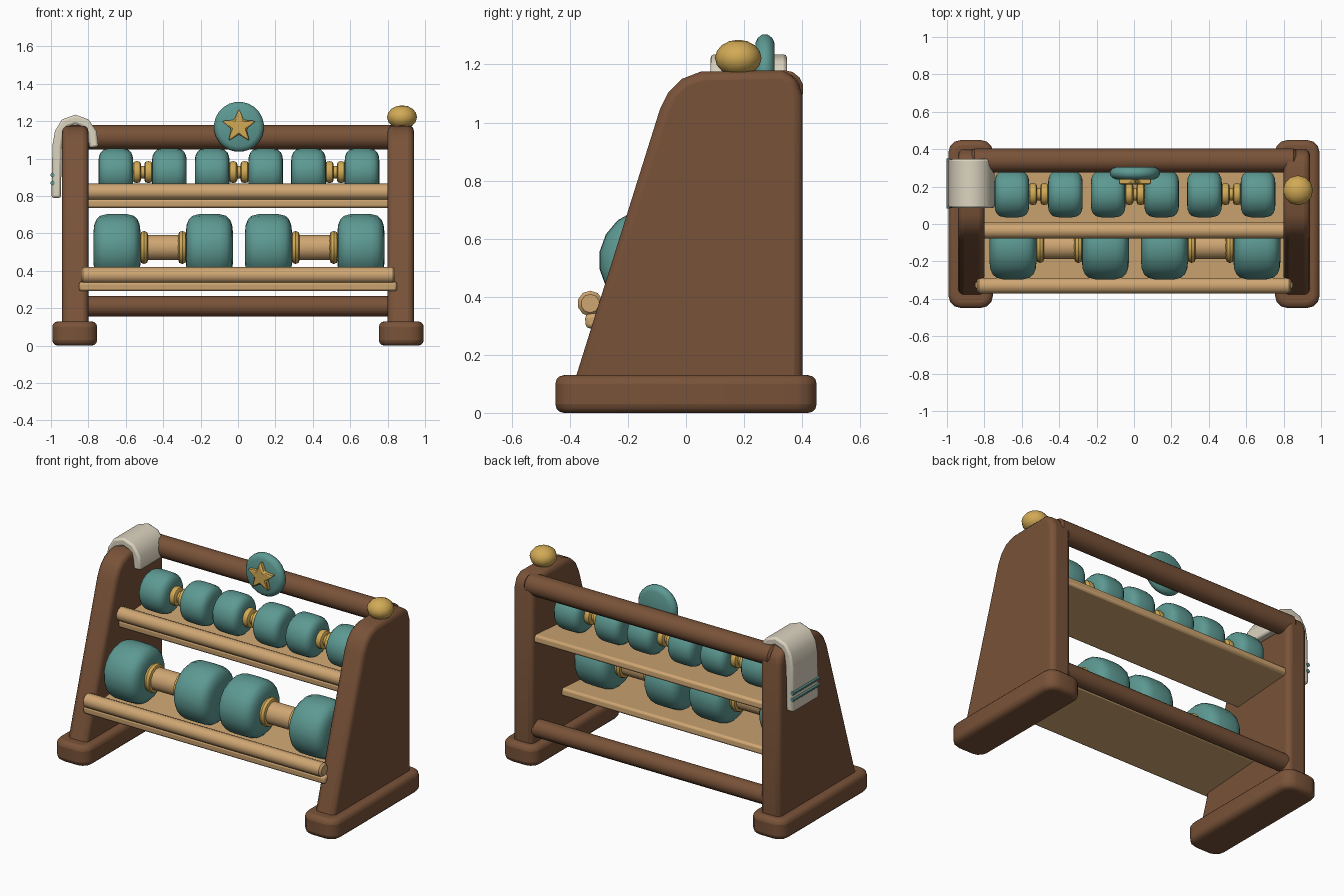
import bpy, bmesh, math
from mathutils import Vector, Matrix

if "Cube" in bpy.data.objects:
    bpy.data.objects.remove(bpy.data.objects["Cube"])


def mat(name, rgb):
    m = bpy.data.materials.new(name)
    m.diffuse_color = (*rgb, 1)
    m.use_nodes = True
    m.node_tree.nodes["Principled BSDF"].inputs["Base Color"].default_value = m.diffuse_color
    return m


BROWN = mat("dark_wood", (0.19, 0.085, 0.04))
TAN = mat("light_wood", (0.62, 0.38, 0.17))
TEAL = mat("teal", (0.11, 0.32, 0.29))
GOLD = mat("gold", (0.64, 0.40, 0.09))
CREAM = mat("cloth", (0.72, 0.66, 0.53))


def finish(name, bm, material, bevel=0, seg=2, angle=40):
    bmesh.ops.recalc_face_normals(bm, faces=bm.faces)
    me = bpy.data.meshes.new(name)
    bm.to_mesh(me)
    bm.free()
    ob = bpy.data.objects.new(name, me)
    bpy.context.collection.objects.link(ob)
    me.materials.append(material)
    if bevel:
        b = ob.modifiers.new("bevel", "BEVEL")
        b.width, b.segments, b.limit_method = bevel, seg, "ANGLE"
        b.angle_limit = math.radians(40)
    bpy.ops.object.select_all(action="DESELECT")
    ob.select_set(True)
    bpy.context.view_layer.objects.active = ob
    bpy.ops.object.shade_smooth_by_angle(angle=math.radians(angle))
    return ob


def prism(name, pts, a, b, material, axis="x", bevel=0, seg=2):
    """Extrude a 2D outline along an axis from a to b."""
    place = {"x": lambda u, v, t: (t, u, v), "y": lambda u, v, t: (u, t, v),
             "z": lambda u, v, t: (u, v, t)}[axis]
    bm = bmesh.new()
    lo = [bm.verts.new(place(u, v, a)) for u, v in pts]
    hi = [bm.verts.new(place(u, v, b)) for u, v in pts]
    bm.faces.new(lo)
    bm.faces.new(hi)
    for i in range(len(pts)):
        j = (i + 1) % len(pts)
        bm.faces.new((lo[i], lo[j], hi[j], hi[i]))
    return finish(name, bm, material, bevel, seg)


def lathe(name, prof, centre, material, axis="x", n=16):
    """Revolve (along, radius) points round an axis through centre."""
    bm = bmesh.new()
    rings = []
    for t, r in prof:
        ring = []
        for k in range(n):
            a = 2 * math.pi * (k + 0.5) / n
            c, s = r * math.cos(a), r * math.sin(a)
            p = {"x": (t, c, s), "y": (c, t, s), "z": (c, s, t)}[axis]
            ring.append(bm.verts.new(Vector(centre) + Vector(p)))
        rings.append(ring)
    for A, B in zip(rings, rings[1:]):
        for k in range(n):
            j = (k + 1) % n
            bm.faces.new((A[k], A[j], B[j], B[k]))
    bm.faces.new(rings[0])
    bm.faces.new(rings[-1])
    return finish(name, bm, material)


def rod(name, half, r, y, z, material, n=12, x=0.0):
    e = min(0.012, r * 0.3)
    return lathe(name, [(-half, r - e), (-half + e, r), (half - e, r), (half, r - e)],
                 (x, y, z), material, n=n)


# Side panels and feet
panel = [(-0.39, 0.09), (-0.09, 1.045), (-0.06, 1.105), (-0.015, 1.15), (0.05, 1.175),
         (0.33, 1.18), (0.38, 1.155), (0.402, 1.09), (0.402, 0.09)]
c = 0.07
foot = []
for sx, sy, start in ((1, 1, 0), (-1, 1, 90), (-1, -1, 180), (1, -1, 270)):
    for k in range(4):
        a = math.radians(start + 30 * k)
        foot.append((sx * (0.12 - c) + c * math.cos(a), sy * (0.45 - c) + c * math.sin(a)))
for side, s in (("left", -1), ("right", 1)):
    prism(side + "_panel", panel, s * 0.80, s * 0.94, BROWN, bevel=0.03, seg=3)
    prism(side + "_foot", [(x + s * 0.873, y) for x, y in foot], 0, 0.13, BROWN,
          axis="z", bevel=0.03, seg=3)

# Back rails
rod("top_rail", 0.865, 0.065, 0.34, 1.115, BROWN, 14)
rod("bottom_rail", 0.84, 0.055, 0.34, 0.21, BROWN, 14)

# Shelves with front lips
for label, y0, z0, depth, half in (("lower", -0.345, 0.29, 0.45, 0.85),
                                   ("upper", -0.05, 0.735, 0.43, 0.83)):
    t = math.radians(4)
    u, v = (math.cos(t), math.sin(t)), (-math.sin(t), math.cos(t))
    quad = [(y0 + u[0] * d + v[0] * h, z0 + u[1] * d + v[1] * h)
            for d, h in ((0, 0), (depth, 0), (depth, 0.05), (0, 0.05))]
    prism(label + "_shelf", quad, -half, half, TAN, bevel=0.014)
    rod(label + "_shelf_lip", half - 0.01, 0.044, y0 + 0.015, z0 + 0.087, TAN, 10)


# Dumbbells
def dumbbell(name, x, y, z, R, w, off, collar_x, collar_r, grip_r, grip_mat):
    rod(name + "_grip", off, grip_r, y, z, grip_mat, 12, x)
    half = [(0.5, 0.50), (0.485, 0.68), (0.44, 0.83), (0.36, 0.94), (0.22, 0.99)]
    prof = [(-a * w, b * R) for a, b in half] + [(0, R)] + [(a * w, b * R) for a, b in half[::-1]]
    for side, s in (("left", -1), ("right", 1)):
        lathe(f"{name}_{side}_head", prof, (x + s * off, y, z), TEAL, n=18)
        q = collar_r
        lathe(f"{name}_{side}_collar",
              [(-0.022, q * 0.75), (-0.016, q * 0.93), (0, q), (0.016, q * 0.93), (0.022, q * 0.75)],
              (x + s * collar_x, y, z), GOLD, n=16)


for i, x in enumerate((-0.40, 0.41)):
    dumbbell(f"large_dumbbell_{i + 1}", x, -0.12, 0.525, 0.18, 0.25, 0.247, 0.102, 0.09, 0.07, TAN)
for i, x in enumerate((-0.51, 0.005, 0.52)):
    dumbbell(f"small_dumbbell_{i + 1}", x, 0.16, 0.928, 0.127, 0.185, 0.143, 0.031, 0.06, 0.035, GOLD)

# Round emblem with a raised star
lathe("emblem_disc", [(-0.033, 0.105), (-0.025, 0.122), (-0.01, 0.134), (0.01, 0.134),
                      (0.025, 0.122), (0.033, 0.105)], (0.005, 0.272, 1.17), TEAL, "y", 24)
star = []
for k in range(10):
    a = math.pi / 2 + k * math.pi / 5
    r = 0.095 if k % 2 == 0 else 0.043
    star.append((0.005 + r * math.cos(a), 1.172 + r * math.sin(a)))
prism("emblem_star", star, 0.21, 0.25, GOLD, "y", bevel=0.007, seg=1)

# Ball finial on the right panel
bm = bmesh.new()
bmesh.ops.create_uvsphere(bm, u_segments=12, v_segments=8, radius=1,
                          matrix=Matrix.Translation((0.877, 0.18, 1.222)) @ Matrix.Diagonal((0.08, 0.08, 0.063, 1)))
finish("ball_finial", bm, GOLD)

# Towel draped over the left panel, with stripes
path = [Vector(p) for p in ((-0.972, 0.79), (-0.967, 1.07), (-0.955, 1.14), (-0.925, 1.19),
                            (-0.87, 1.21), (-0.815, 1.19), (-0.78, 1.14), (-0.77, 1.06))]
outer, inner = [], []
for i, p in enumerate(path):
    d = (path[min(i + 1, 7)] - path[max(i - 1, 0)]).normalized()
    n = Vector((-d.y, d.x)) * 0.025
    outer.append(tuple(p + n))
    inner.append(tuple(p - n))
prism("towel", outer + inner[::-1], 0.085, 0.348, CREAM, "y", bevel=0.012)
for i, z in enumerate((0.87, 0.912)):
    lathe(f"towel_stripe_{i + 1}", [(-0.134, 0.012), (0.134, 0.012)],
          (-0.991, 0.2165, z), TEAL, "y", 8)
